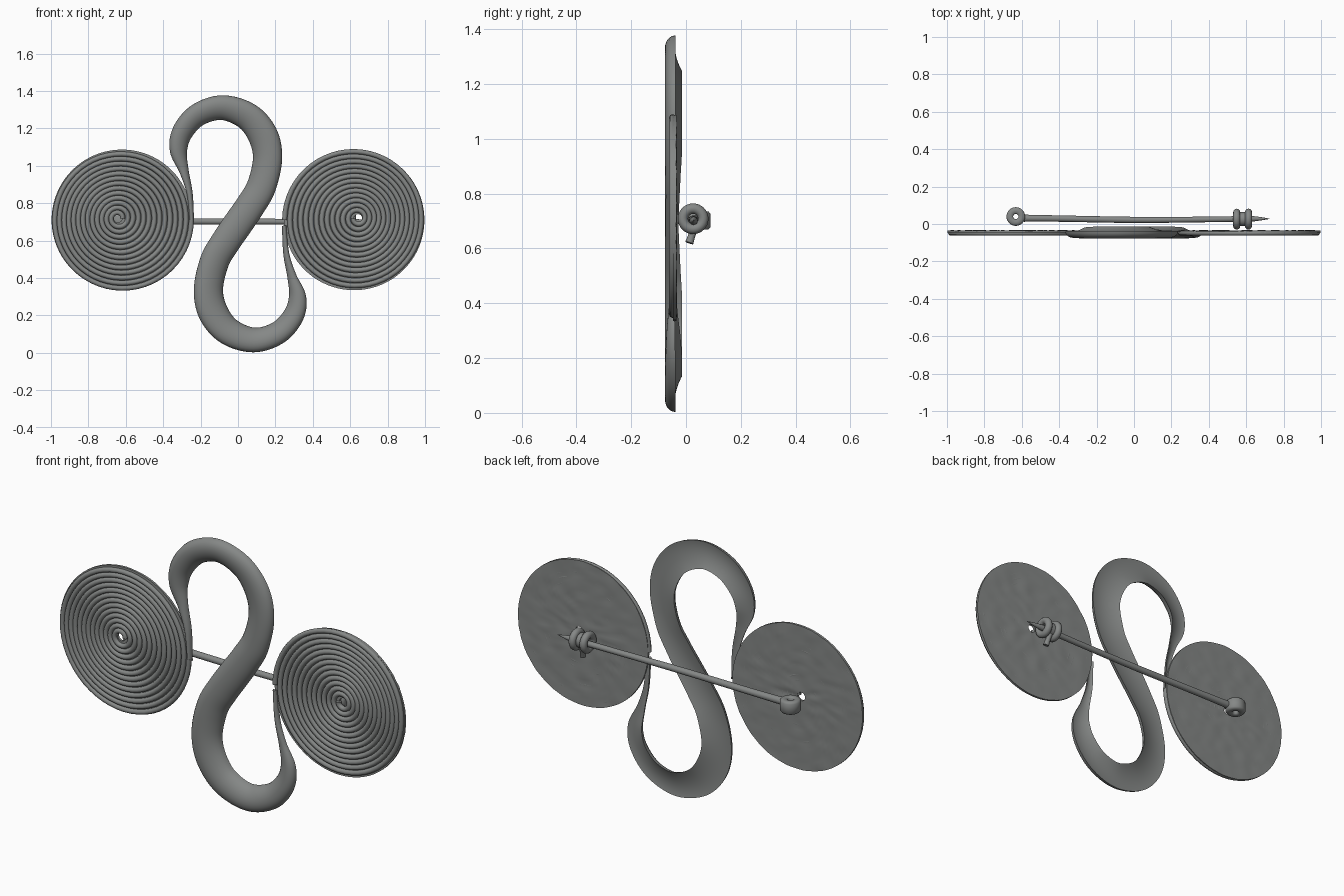
import bpy, bmesh, math
from mathutils import Vector, noise

if "Cube" in bpy.data.objects:
    bpy.data.objects.remove(bpy.data.objects["Cube"])

metal = bpy.data.materials.new("grey_metal")
metal.diffuse_color = (0.235, 0.245, 0.24, 1)
metal.use_nodes = True
metal.node_tree.nodes["Principled BSDF"].inputs["Base Color"].default_value = metal.diffuse_color
TAU = 2 * math.pi


def loft(name, rings, closed=False, angle=50):
    """Skin a list of equal-length point rings; cap the ends unless closed."""
    bm = bmesh.new()
    vs = [[bm.verts.new(p) for p in r] for r in rings]
    n, m = len(vs), len(vs[0])
    for i in range(n if closed else n - 1):
        a, b = vs[i], vs[(i + 1) % n]
        for j in range(m):
            k = (j + 1) % m
            bm.faces.new((a[j], a[k], b[k], b[j]))
    if not closed:
        bm.faces.new(vs[0])
        bm.faces.new(vs[-1])
    bmesh.ops.recalc_face_normals(bm, faces=bm.faces)
    me = bpy.data.meshes.new(name)
    bm.to_mesh(me)
    bm.free()
    me.materials.append(metal)
    ob = bpy.data.objects.new(name, me)
    bpy.context.collection.objects.link(ob)
    bpy.ops.object.select_all(action='DESELECT')
    bpy.context.view_layer.objects.active = ob
    ob.select_set(True)
    bpy.ops.object.shade_smooth_by_angle(angle=math.radians(angle))
    return ob


def smooth_path(pts, steps=8):
    """Catmull-Rom curve through tuples of any length."""
    p = [pts[0]] + pts + [pts[-1]]
    out = []
    for i in range(1, len(p) - 2):
        for s in range(steps):
            t = s / steps
            out.append([0.5 * (2 * b + (c - a) * t + (2 * a - 5 * b + 4 * c - d) * t * t
                               + (3 * b - a - 3 * c + d) * t ** 3)
                        for a, b, c, d in zip(*p[i - 1:i + 3])])
    return out + [list(pts[-1])]


# S-shaped bow: upper half (x, z, half width), lower half by point symmetry
half = [(-0.247, 0.70, 0.012), (-0.258, 0.85, 0.016), (-0.288, 0.97, 0.025),
        (-0.318, 1.08, 0.046), (-0.297, 1.18, 0.056), (-0.215, 1.272, 0.061),
        (-0.085, 1.311, 0.066), (0.05, 1.265, 0.074), (0.132, 1.165, 0.08),
        (0.158, 1.04, 0.078), (0.125, 0.89, 0.078), (0.065, 0.785, 0.079)]
path = smooth_path(half + [(0, 0.69, 0.08)] + [(-x, 1.38 - z, w) for x, z, w in reversed(half)])
rings = []
for i, (x, z, w) in enumerate(path):
    a, b = path[max(i - 1, 0)], path[min(i + 1, len(path) - 1)]
    t = Vector((b[0] - a[0], b[1] - a[1])).normalized()
    k = max(-1, min(1, (z - 0.69) / 0.25))       # which edge faces out of the loop
    s = max(0.45, min(1, w / 0.06))
    ring = []
    for j in range(24):
        ang = TAU * j / 24
        u, v = math.cos(ang), math.sin(ang)
        edge = -0.026 - 0.012 * k * u
        # rounded front, hollow back
        y = edge - 0.05 * v if v > 0 else edge - 0.012 * v * v
        y = -0.048 + s * (y + 0.048)
        ring.append((x - t.y * u * w, y, z + t.x * u * w))
    rings.append(ring)
loft("s_bow", rings)

# Spiral discs: coiled wire over a slightly lumpy back plate
TURNS, SEG, R_OUT, R_IN = 13, 56, 0.372, 0.024
for name, sgn in (("left", -1), ("right", 1)):
    def centre(r):
        f = r / R_OUT
        return sgn * (0.643 - 0.022 * f), 0.72 - 0.009 * f
    rings = []
    n = TURNS * SEG
    for i in range(n + 1):
        r = R_OUT + (R_IN - R_OUT) * i / n
        a = -TAU * i / SEG + (math.pi if sgn > 0 else 0)
        cx, cz = centre(r)
        ring = []
        for j in range(8):
            b = TAU * j / 8
            q = r + 0.0133 * math.cos(b)
            ring.append((cx + q * math.cos(a), -0.049 + 0.0133 * math.sin(b), cz + q * math.sin(a)))
        rings.append(ring)
    loft(name + "_spiral_wire", rings, angle=80)

    rings = []
    for i in range(80):
        a = TAU * i / 80
        ring = []
        radii = [0.022 + 0.354 * j / 16 for j in range(17)]
        for r, back in [(r, True) for r in radii] + [(radii[-1], False), (radii[0], False)]:
            cx, cz = centre(r)
            x, z = cx + r * math.cos(a), cz + r * math.sin(a)
            y = -0.035 + 0.0035 * noise.noise(Vector((x * 14, sgn, z * 30))) if back else -0.047
            ring.append((x, y, z))
        rings.append(ring)
    loft(name + "_back_plate", rings, closed=True)


def lathe(name, c, axis, profile, seg=32):
    """Closed ring of (radius, height) points around the x or z axis."""
    rings = []
    for i in range(seg):
        a = TAU * i / seg
        u, v = math.cos(a), math.sin(a)
        rings.append([(c[0] + h, c[1] + r * u, c[2] + r * v) if axis == 'x' else
                      (c[0] + r * u, c[1] + r * v, c[2] + h) for r, h in profile])
    loft(name, rings, closed=True)


# Hinge eye behind the left disc
lathe("hinge_eye", (-0.632, 0.04, 0.702), 'z',
      [(0.014, -0.026), (0.02, -0.033), (0.042, -0.033), (0.05, -0.024),
       (0.05, 0.024), (0.042, 0.033), (0.02, 0.033), (0.014, 0.026)])

# Catch behind the right disc: two coils and the neck between them
coil = [(0.037 + 0.019 * math.cos(TAU * j / 12), 0.019 * math.sin(TAU * j / 12)) for j in range(12)]
for name, x in (("inner", 0.549), ("outer", 0.612)):
    lathe("catch_coil_" + name, (x, 0.026, 0.708), 'x', coil)
lathe("catch_neck", (0.58, 0.026, 0.708), 'x',
      [(0.02, -0.025), (0.037, -0.025), (0.037, 0.025), (0.02, 0.025)])


def rod(name, pts):
    """Round rod through (x, y, z, radius) points."""
    rings = []
    for i, p in enumerate(pts):
        d = Vector(pts[min(i + 1, len(pts) - 1)][:3]) - Vector(pts[max(i - 1, 0)][:3])
        q = d.to_track_quat('Z', 'Y')
        rings.append([Vector(p[:3]) + q @ Vector((p[3] * math.cos(TAU * j / 16),
                                                  p[3] * math.sin(TAU * j / 16), 0)) for j in range(16)])
    loft(name, rings)


# Pin with pointed tip, and the catch tail
rod("pin", smooth_path([(-0.588, 0.031, 0.704, 0.019), (-0.4, 0.029, 0.703, 0.017),
                        (0, 0.022, 0.702, 0.0165), (0.35, 0.024, 0.701, 0.015),
                        (0.56, 0.027, 0.701, 0.015), (0.64, 0.028, 0.701, 0.014),
                        (0.725, 0.028, 0.702, 0.001)], 5))
rod("catch_tail", [(0.58, 0.036, 0.68, 0.013), (0.583, 0.022, 0.65, 0.013), (0.588, 0.012, 0.62, 0.015)])
